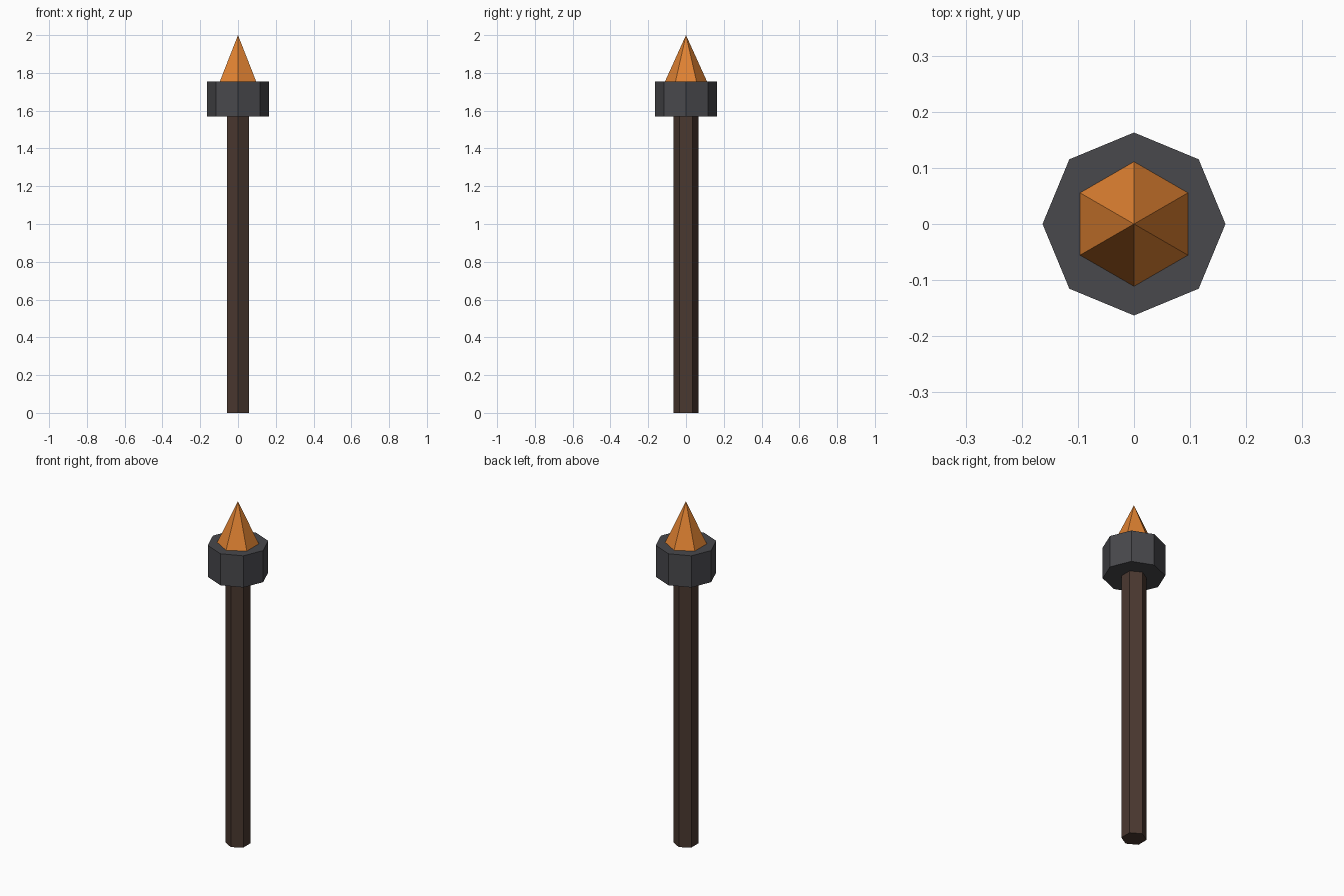
import bpy

if "Cube" in bpy.data.objects:
    bpy.data.objects.remove(bpy.data.objects["Cube"])


def material(name, srgb):
    mat = bpy.data.materials.new(name)
    lin = [((c / 255 + 0.055) / 1.055) ** 2.4 for c in srgb]
    mat.diffuse_color = (*lin, 1.0)
    mat.use_nodes = True
    mat.node_tree.nodes["Principled BSDF"].inputs["Base Color"].default_value = mat.diffuse_color
    return mat


def prism(name, sides, r_bottom, r_top, z0, z1, mat):
    bpy.ops.mesh.primitive_cone_add(vertices=sides, radius1=r_bottom, radius2=r_top,
                                    depth=z1 - z0, location=(0, 0, (z0 + z1) / 2))
    obj = bpy.context.object
    obj.name = name
    obj.data.materials.append(mat)
    return obj


wood = material("dark wood", (74, 56, 48))
iron = material("dark iron", (72, 72, 76))
flame = material("flame orange", (224, 130, 50))

# Hexagonal handle, octagonal collar, six-sided flame
prism("handle", 6, 0.067, 0.067, 0.0, 1.57, wood)
prism("collar", 8, 0.163, 0.163, 1.57, 1.755, iron)
prism("flame", 6, 0.111, 0.0, 1.755, 2.0, flame)
